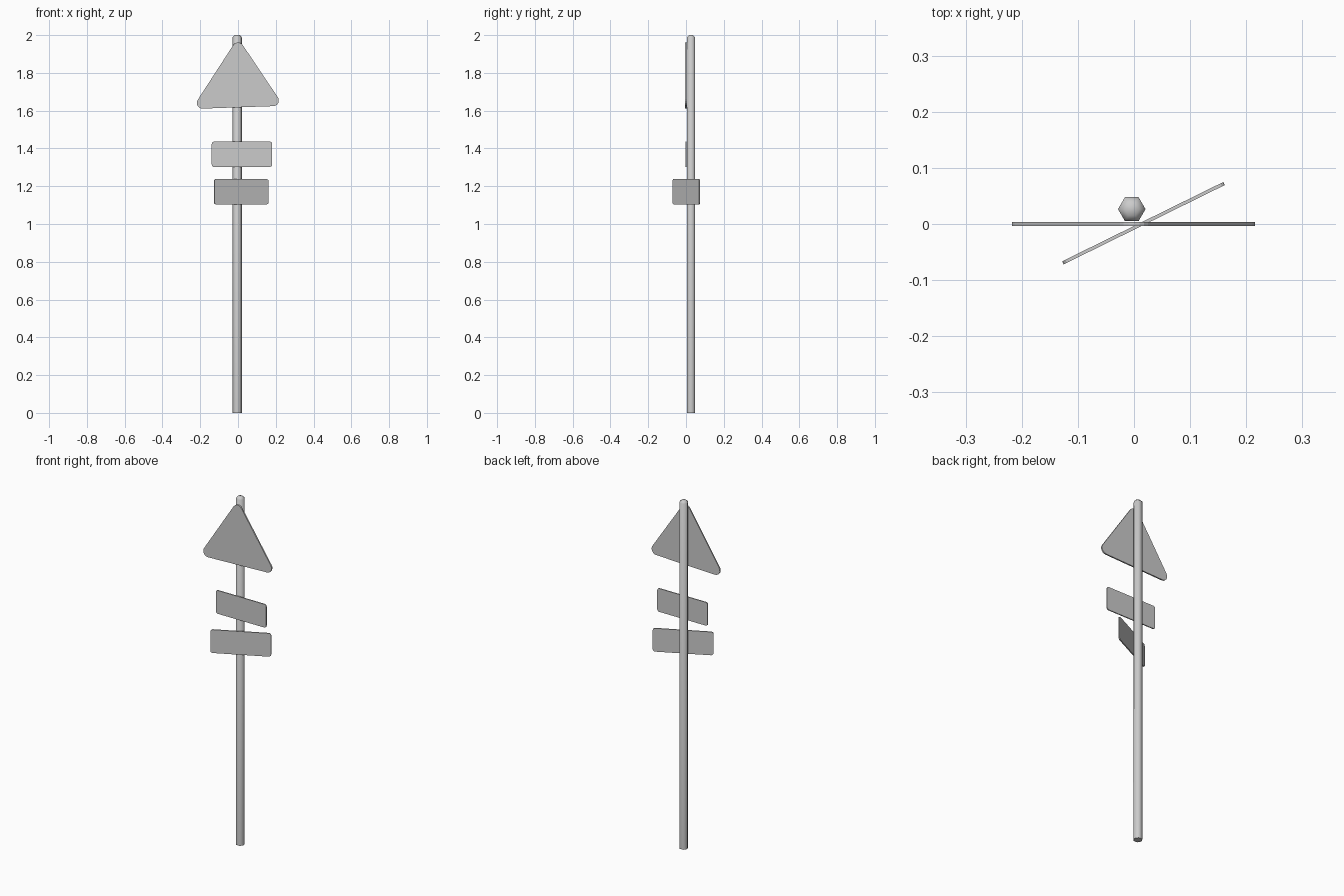
import bpy, bmesh, math
from mathutils import Matrix

if "Cube" in bpy.data.objects:
    bpy.data.objects.remove(bpy.data.objects["Cube"])


def finish(name, bm, matrix=None):
    bmesh.ops.recalc_face_normals(bm, faces=bm.faces)
    mesh = bpy.data.meshes.new(name)
    bm.to_mesh(mesh)
    bm.free()
    obj = bpy.data.objects.new(name, mesh)
    bpy.context.collection.objects.link(obj)
    if matrix:
        obj.matrix_world = matrix
    return obj


def rounded_plate(name, centres, radius, thickness, matrix=None, steps=6):
    """Plate in the xz plane; centres are the corner arc centres, counter-clockwise."""
    bm = bmesh.new()
    verts = []
    n = len(centres)
    for i, (x, z) in enumerate(centres):
        px, pz = centres[i - 1]
        nx, nz = centres[(i + 1) % n]
        start = math.atan2(z - pz, x - px) - math.pi / 2
        turn = (math.atan2(nz - z, nx - x) - math.pi / 2 - start) % math.tau
        for k in range(steps + 1):
            a = start + turn * k / steps
            verts.append(bm.verts.new((x + radius * math.cos(a), -thickness / 2,
                                       z + radius * math.sin(a))))
    face = bm.faces.new(verts)
    ext = bmesh.ops.extrude_face_region(bm, geom=[face])
    moved = [v for v in ext["geom"] if isinstance(v, bmesh.types.BMVert)]
    bmesh.ops.translate(bm, verts=moved, vec=(0, thickness, 0))
    return finish(name, bm, matrix)


def rectangle(width, height, radius):
    w, h = width / 2 - radius, height / 2 - radius
    return [(-w, -h), (w, -h), (w, h), (-w, h)]


# Six-sided pole with a slightly rounded top
bm = bmesh.new()
rings = [[bm.verts.new((r * math.cos(i * math.tau / 6), r * math.sin(i * math.tau / 6), z))
          for i in range(6)] for r, z in ((0.0245, 0), (0.0245, 1.988), (0.013, 2.0))]
for low, high in zip(rings, rings[1:]):
    for i in range(6):
        j = (i + 1) % 6
        bm.faces.new((low[i], low[j], high[j], high[i]))
bm.faces.new(rings[0])
bm.faces.new(rings[-1])
for f in bm.faces:
    f.smooth = len(f.verts) == 4 or f.calc_center_median().z > 1
pole = finish("pole", bm, Matrix.Translation((-0.004, 0.0265, 0)))
for e in pole.data.edges:
    e.use_edge_sharp = all(pole.data.vertices[v].co.z < 0.01 for v in e.vertices)

# Slightly tilted triangular warning plate
rounded_plate("triangle_sign", [(-0.188, 1.641), (0.186, 1.654), (0.0, 1.931)], 0.03, 0.008)

# Two rectangular plates, the lower one twisted around the pole
plate = rectangle(0.32, 0.134, 0.012)
rounded_plate("upper_plate", plate, 0.012, 0.006, Matrix.Translation((0.021, 0, 1.369)), 3)
rounded_plate("lower_plate", plate, 0.012, 0.006,
              Matrix.Translation((0.017, 0.0015, 1.171)) @ Matrix.Rotation(math.radians(26.2), 4, 'Z'), 3)
